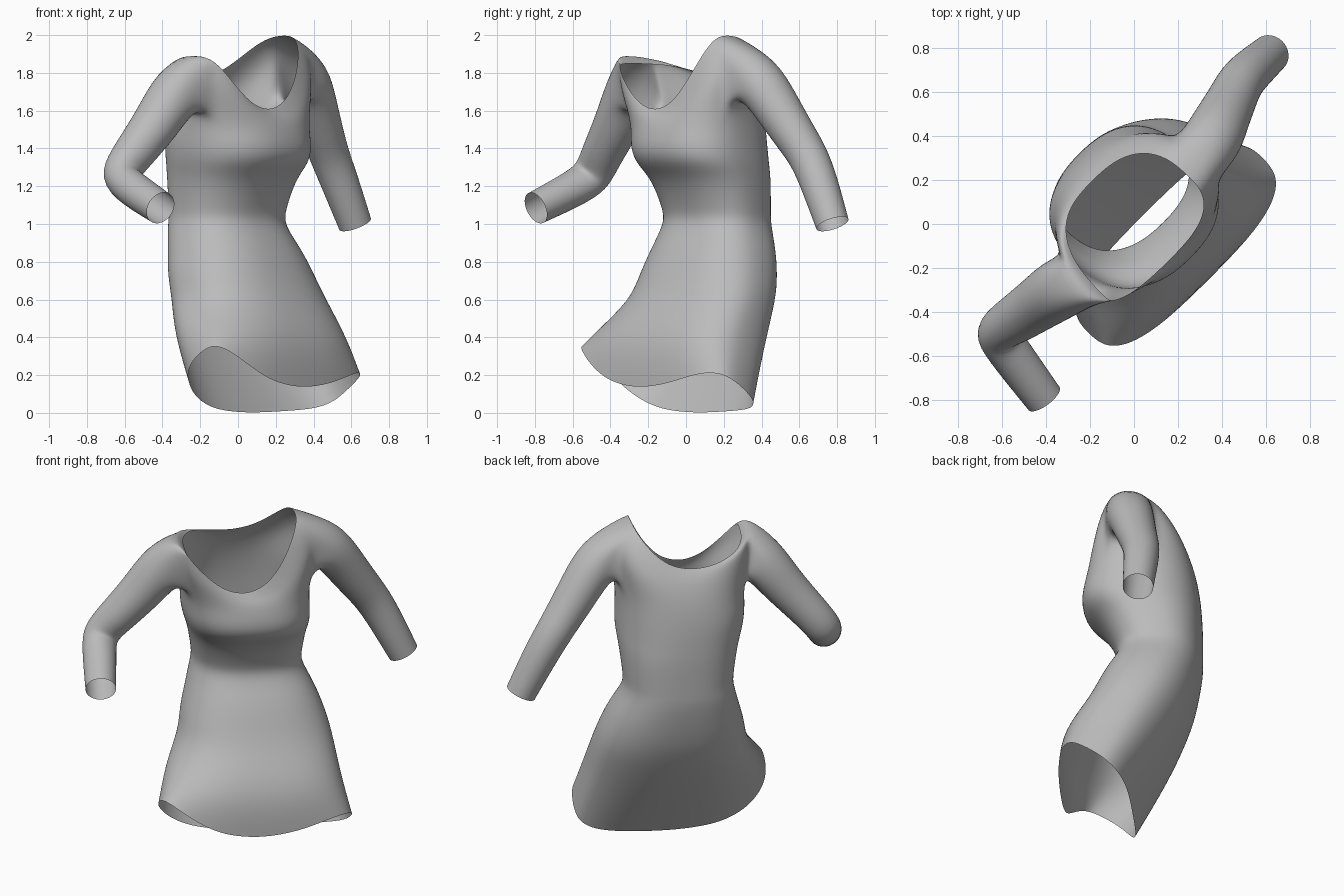
import bpy, bmesh, math
from mathutils import Vector

if "Cube" in bpy.data.objects:
    bpy.data.objects.remove(bpy.data.objects["Cube"])

SEG = 32
H = math.sqrt(0.5)


def place(u, v, z):
    """Garment space (u = its left, v = its front) turned an eighth about z."""
    return Vector(((u + v) * H, (u - v) * H, z))


def soft(t, n):
    return math.copysign(abs(t) ** (2 / n), t)


def add_ring(bm, uc, a, vl, vr, vf, vb, zl, zr, zf, zb, n=2.4, skew=0, lift=0):
    """Rounded ring: side, front and back reach, with a height for each.
    skew slides the front to its left, lift raises the front corners."""
    ring = []
    for i in range(SEG):
        t = 2 * math.pi * i / SEG
        c, s = soft(math.cos(t), n), soft(math.sin(t), n)
        mid = (vl + vr) / 2 + (vl - vr) / 2 * c
        reach = vf - mid if s > 0 else mid - vb
        side_z = (zl + zr) / 2 + (zl - zr) / 2 * c + lift * s
        z = c * c * side_z + (1 - c * c) * (zf if s > 0 else zb)
        ring.append(bm.verts.new(place(uc + a * c + skew * s, mid + reach * s, z)))
    return ring


def bridge(bm, lower, upper):
    n = len(lower)
    for i in range(n):
        k = (i + 1) % n
        bm.faces.new((lower[i], lower[k], upper[k], upper[i]))


def add_sleeve(bm, hole, path):
    """Tube grown from the armhole along (x, y, z, radius) points."""
    centre = sum((v.co for v in hole), Vector()) / len(hole)
    pts = [centre] + [Vector(p[:3]) for p in path]
    up, prev = Vector((0, 0, 1)), hole
    quarter = hole[len(hole) // 4].co - centre
    sign = None
    for i in range(1, len(pts)):
        t = (pts[i] - pts[i - 1]).normalized()
        if i + 1 < len(pts):
            t = (t + (pts[i + 1] - pts[i]).normalized()).normalized()
        up = (up - t * up.dot(t)).normalized()
        side = t.cross(up)
        if sign is None:
            sign = 1 if side.dot(quarter) > 0 else -1
        ring = []
        for k in range(len(hole)):
            f = 2 * math.pi * k / len(hole)
            offset = up * math.cos(f) + side * (sign * math.sin(f))
            ring.append(bm.verts.new(pts[i] + offset * path[i - 1][3]))
        bridge(bm, prev, ring)
        prev = ring


bm = bmesh.new()

# Skirt hem, tilted and boxier than the rest
rings = [add_ring(bm, .065, .565, .2, .2, .42, 0, .13, .31, .13, 0, 3, lift=.14),
         add_ring(bm, .067, .505, .1, .1, .415, -.21, .4, .45, .39, .36, 2.7, .01)]

# Skirt, waist and bust: height, centre, half width, front, back
for z, uc, a, vf, vb in [(.6, .105, .44, .28, -.325), (.73, .095, .415, .22, -.365),
                         (.86, .09, .37, .165, -.39), (.97, .075, .325, .1, -.405),
                         (1.03, .075, .31, .085, -.405), (1.09, .075, .315, .1, -.405),
                         (1.24, .07, .335, .17, -.405), (1.32, .06, .355, .27, -.4),
                         (1.4, .05, .365, .3, -.395), (1.49, .045, .365, .285, -.385)]:
    m = (vf + vb) / 2
    rings.append(add_ring(bm, uc, a, m, m, vf, vb, z, z, z, z, skew=.025))

# Chest, shoulders and neckline
rings += [add_ring(bm, .045, .37, 0, 0, .27, -.365, 1.64, 1.59, 1.54, 1.6, skew=.015),
          add_ring(bm, .04, .42, .02, .06, .25, -.33, 1.86, 1.78, 1.57, 1.7),
          add_ring(bm, .015, .395, .03, .08, .24, -.3, 1.975, 1.92, 1.585, 1.75),
          add_ring(bm, 0, .33, .035, .14, .23, -.275, 2.0, 1.85, 1.6, 1.78, 2.7)]
for low, high in zip(rings, rings[1:]):
    bridge(bm, low, high)

# Armholes: cut a patch at each side, then grow the sleeve from its rim
low, mid, high = rings[-4], rings[-3], rings[-2]
sleeves = [
    (0, [(.36, .385, 1.765, .145), (.40, .475, 1.63, .13), (.45, .575, 1.47, .117),
         (.485, .65, 1.36, .11), (.54, .705, 1.22, .105), (.62, .775, 1.0, .093)]),
    (SEG // 2, [(-.335, -.29, 1.70, .15), (-.43, -.36, 1.535, .13),
                (-.555, -.445, 1.37, .115), (-.63, -.49, 1.265, .11),
                (-.59, -.555, 1.205, .105), (-.41, -.795, 1.085, .092)])]
for mid_i, path in sleeves:
    def at(ring, j):
        return ring[(mid_i + j) % SEG]
    hole = [at(high, j) for j in (0, 1, 2)] + [at(mid, 2)]
    hole += [at(low, j) for j in (2, 1, 0, -1, -2)] + [at(mid, -2)]
    hole += [at(high, j) for j in (-2, -1)]
    inner = {f for j in (-1, 0, 1) for f in at(mid, j).link_faces}
    bmesh.ops.delete(bm, geom=list(inner), context='FACES')
    add_sleeve(bm, hole, path)

bmesh.ops.recalc_face_normals(bm, faces=bm.faces[:])
mesh = bpy.data.meshes.new("dress")
bm.to_mesh(mesh)
bm.free()
for p in mesh.polygons:
    p.use_smooth = True
dress = bpy.data.objects.new("dress", mesh)
bpy.context.collection.objects.link(dress)
sub = dress.modifiers.new("smooth_cloth", 'SUBSURF')
sub.levels = sub.render_levels = 2

# Cloth colour
grey = bpy.data.materials.new("grey cloth")
grey.use_nodes = True
colour = (.5, .5, .5, 1)
grey.diffuse_color = colour
bsdf = grey.node_tree.nodes["Principled BSDF"]
bsdf.inputs["Base Color"].default_value = colour
bsdf.inputs["Roughness"].default_value = .8
mesh.materials.append(grey)
